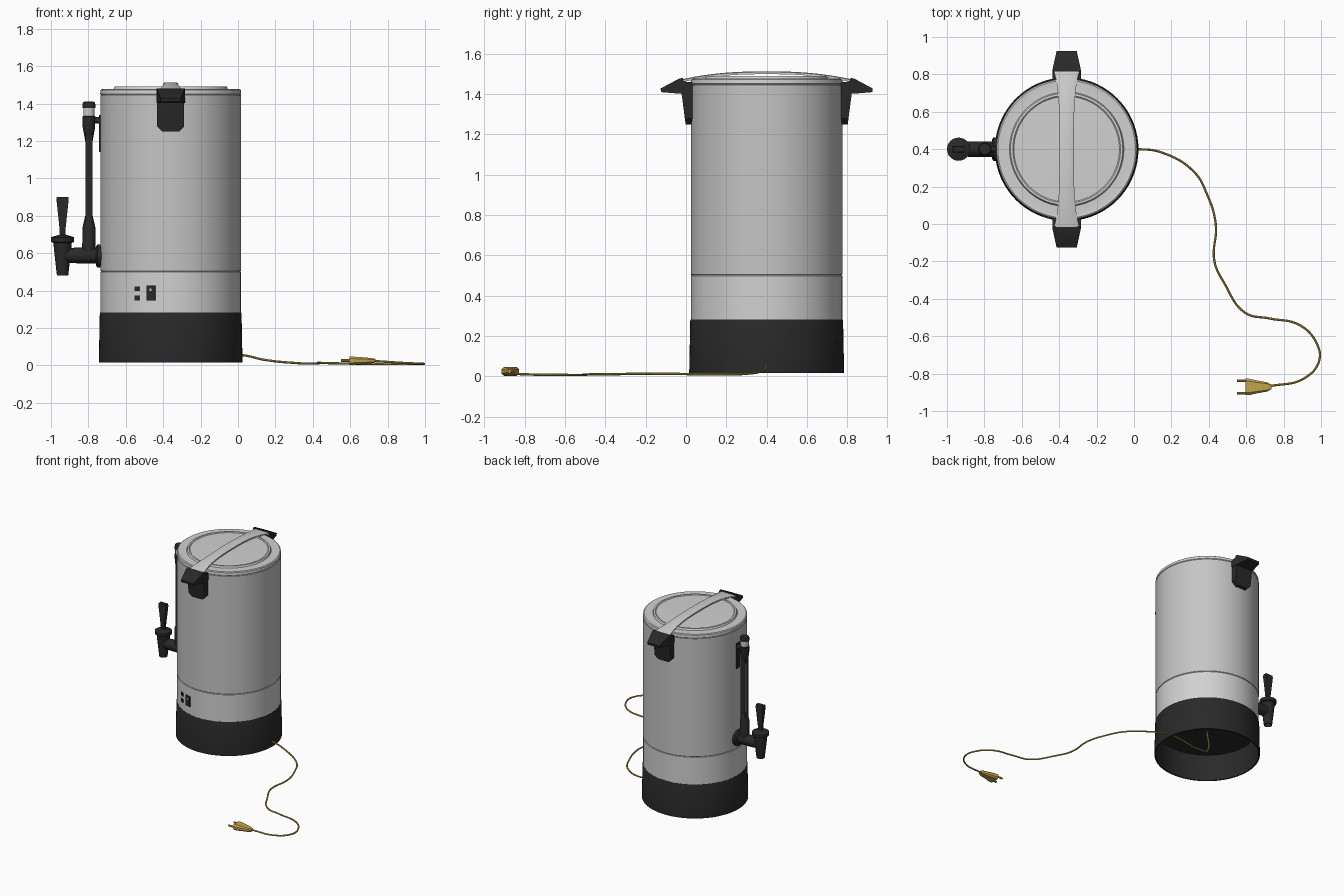
import bpy, bmesh, math
from mathutils import Vector, Matrix

cube = bpy.data.objects.get("Cube")
if cube:
    bpy.data.objects.remove(cube, do_unlink=True)

CX, CY = -0.36, 0.40          # axis of the urn
GAUGE_X, TAP_X = -0.797, -0.938


def material(name, r, g, b):
    m = bpy.data.materials.new(name)
    m.use_nodes = True
    m.diffuse_color = (r, g, b, 1)
    m.node_tree.nodes["Principled BSDF"].inputs["Base Color"].default_value = (r, g, b, 1)
    return m


STEEL = material("brushed steel", 0.56, 0.56, 0.56)
LIGHT = material("polished steel", 0.64, 0.64, 0.64)
BLACK = material("black plastic", 0.022, 0.022, 0.022)
GLASS = material("pale glass", 0.6, 0.6, 0.6)
GOLD = material("golden cord", 0.55, 0.38, 0.07)


def smooth(obj):
    bpy.ops.object.select_all(action='DESELECT')
    obj.select_set(True)
    bpy.context.view_layer.objects.active = obj
    bpy.ops.object.shade_smooth_by_angle(angle=math.radians(32))


def loft(name, rings, mat, matrix=Matrix()):
    """Bridge equal rings of points and cap both ends."""
    bm = bmesh.new()
    loops = [[bm.verts.new(matrix @ Vector(p)) for p in ring] for ring in rings]
    n = len(loops[0])
    for a, b in zip(loops, loops[1:]):
        for i in range(n):
            j = (i + 1) % n
            bm.faces.new((a[i], a[j], b[j], b[i]))
    bm.faces.new(loops[0][::-1])
    bm.faces.new(loops[-1])
    bmesh.ops.recalc_face_normals(bm, faces=bm.faces)
    mesh = bpy.data.meshes.new(name)
    bm.to_mesh(mesh)
    bm.free()
    mesh.materials.append(mat)
    obj = bpy.data.objects.new(name, mesh)
    bpy.context.collection.objects.link(obj)
    smooth(obj)
    return obj


def lathe(name, profile, mat, x=CX, y=CY, z=0.0, axis='Z', sides=24):
    """Turn (radius, height) pairs around an axis."""
    turn = Matrix.Rotation(math.pi / 2, 4, 'Y') if axis == 'X' else Matrix()
    rings = [[(r * math.cos(k * math.tau / sides), r * math.sin(k * math.tau / sides), h)
              for k in range(sides)] for r, h in profile]
    return loft(name, rings, mat, Matrix.Translation((x, y, z)) @ turn)


def box(name, centre, size, mat, spin=0.0):
    a, b, c = (s / 2 for s in size)
    rings = [[(-a, -b, h), (a, -b, h), (a, b, h), (-a, b, h)] for h in (-c, c)]
    return loft(name, rings, mat, Matrix.Translation(centre) @ Matrix.Rotation(spin, 4, 'Z'))


# Hollow base, heated band, tank and lid
lathe("base", [(0.36, 0.22), (0.374, 0.016), (0.384, 0.016), (0.384, 0.03),
               (0.379, 0.275), (0.376, 0.283)], BLACK, sides=72)
lathe("lower_band", [(0.375, 0.27), (0.375, 0.499), (0.371, 0.503)], LIGHT, sides=72)
lathe("tank", [(0.371, 0.501), (0.376, 0.506), (0.376, 1.445), (0.37, 1.449)], STEEL, sides=72)
lathe("lid", [(0.372, 1.447), (0.377, 1.452), (0.375, 1.472), (0.368, 1.477), (0.35, 1.475),
              (0.306, 1.477), (0.30, 1.49), (0.288, 1.491), (0.282, 1.486), (0.27, 1.486),
              (0.1, 1.491)], LIGHT, sides=72)

# Arched strap across the lid, flaring at its ends
strap = []
for k in range(25):
    t = k / 12 - 1
    w, z = 0.039 + 0.029 * t ** 4, 1.513 - 0.039 * abs(t) ** 2.4
    strap.append([(CX + s * w * f, CY + 0.418 * t, z - d)
                  for s, f, d in ((-1, 1, 0.014), (-1, 1, 0.004), (-1, 0.8, 0),
                                  (1, 0.8, 0), (1, 1, 0.004), (1, 1, 0.014))])
loft("lid_strap", strap, LIGHT)

# Grips and brackets, front and back
GRIP = [(0.37, 1.452), (0.413, 1.466), (0.416, 1.48), (0.432, 1.478), (0.526, 1.428),
        (0.524, 1.41), (0.43, 1.402), (0.37, 1.402)]
BRACKET = [(-0.072, 1.46), (-0.072, 1.278), (-0.045, 1.25), (0.045, 1.25),
           (0.072, 1.278), (0.072, 1.46)]
for side, word in ((-1, "front"), (1, "back")):
    place = Matrix.Translation((CX, CY, 0))
    loft(word + "_grip",
         [[(s * (0.077 - 0.22 * max(0, o - 0.42)), side * o, z) for o, z in GRIP]
          for s in (-1, 1)], BLACK, place)
    loft(word + "_bracket",
         [[(x, side * 0.36, z) for x, z in BRACKET],
          [(x, side * (0.402 + 0.13 * (z - 1.25)), z) for x, z in BRACKET]], BLACK, place)

# Level gauge: socket, open guard, glass tube, collar and cap
lathe("gauge_socket", [(0.036, 0.56), (0.036, 0.64), (0.034, 0.74), (0.028, 0.765),
                       (0.02, 0.80)], BLACK, x=GAUGE_X)
lathe("gauge_tube", [(0.013, 0.75), (0.013, 1.3)], GLASS, x=GAUGE_X, sides=16)
box("gauge_guard_back", (GAUGE_X + 0.016, CY, 1.01), (0.008, 0.042, 0.5), BLACK)
for s in (-1, 1):
    box("gauge_guard_side", (GAUGE_X, CY + s * 0.018, 1.01), (0.038, 0.007, 0.5), BLACK)
lathe("gauge_collar", [(0.02, 1.2), (0.027, 1.24), (0.033, 1.27), (0.035, 1.33),
                       (0.028, 1.335)], BLACK, x=GAUGE_X)
lathe("gauge_window", [(0.03, 1.33), (0.03, 1.38)], GLASS, x=GAUGE_X)
lathe("gauge_cap", [(0.034, 1.375), (0.035, 1.395), (0.03, 1.408), (0.015, 1.412)],
      BLACK, x=GAUGE_X)
lathe("gauge_arm", [(0.017, -0.78), (0.017, -0.73)], BLACK, x=0, z=1.31, axis='X')
box("gauge_wall_pad", (-0.735, CY, 1.24), (0.014, 0.04, 0.2), BLACK)

# Tap: wall flange, pipe, spout and lever
lathe("tap_flange", [(0.05, -0.76), (0.062, -0.752), (0.062, -0.73)], BLACK,
      x=0, z=0.585, axis='X')
lathe("tap_pipe", [(0.038, -0.93), (0.042, -0.86), (0.042, -0.74)], BLACK,
      x=0, z=0.588, axis='X')
lathe("tap_spout", [(0.022, 0.52), (0.024, 0.48), (0.03, 0.48), (0.036, 0.53), (0.046, 0.62),
                    (0.049, 0.655), (0.061, 0.66), (0.062, 0.685), (0.04, 0.692),
                    (0.015, 0.70)], BLACK, x=TAP_X)
loft("tap_lever",
     [[(TAP_X + a * w, CY + b * d, z) for a, b in ((-1, -1), (1, -1), (1, 1), (-1, 1))]
      for z, w, d in ((0.68, 0.014, 0.012), (0.73, 0.016, 0.012), (0.88, 0.032, 0.017),
                      (0.9, 0.031, 0.015))], BLACK)


# Controls set around the lower band
def control(name, angle, z, size, mat, out=0.376):
    box(name, (CX + out * math.sin(angle), CY - out * math.cos(angle), z), size, mat, angle)


control("switch_frame", -0.283, 0.388, (0.048, 0.014, 0.08), BLACK)
control("switch_mark", -0.283, 0.405, (0.012, 0.004, 0.012), STEEL, 0.382)
for z in (0.41, 0.36):
    control("indicator_lamp", -0.493, z, (0.027, 0.01, 0.026), BLACK)

# Power cord from the centre of the base to the plug
PATH = [(CX, 0.4, 0.21), (CX, 0.4, 0.05), (-0.3, 0.4, 0.035), (0.02, 0.4, 0.055),
        (0.14, 0.385, 0.03), (0.32, 0.28, 0.012), (0.39, 0.16, 0.01), (0.437, 0, 0.012),
        (0.43, -0.2, 0.014), (0.485, -0.32, 0.012), (0.595, -0.475, 0.01),
        (0.725, -0.505, 0.008), (0.885, -0.54, 0.007), (0.975, -0.635, 0.008),
        (0.99, -0.73, 0.009), (0.91, -0.825, 0.012), (0.72, -0.868, 0.024)]
curve = bpy.data.curves.new("power_cord", 'CURVE')
curve.dimensions = '3D'
curve.bevel_depth = 0.006
curve.bevel_resolution = 2
curve.resolution_u = 8
curve.use_fill_caps = True
spline = curve.splines.new('BEZIER')
spline.bezier_points.add(len(PATH) - 1)
for point, co in zip(spline.bezier_points, PATH):
    point.co = co
    point.handle_left_type = point.handle_right_type = 'AUTO'
curve.materials.append(GOLD)
cord = bpy.data.objects.new("power_cord", curve)
bpy.context.collection.objects.link(cord)
bpy.ops.object.select_all(action='DESELECT')
cord.select_set(True)
bpy.context.view_layer.objects.active = cord
bpy.ops.object.convert(target='MESH')
smooth(bpy.context.view_layer.objects.active)

# Flared plug with two prongs
loft("plug_body",
     [[(x, -0.871 + a * w, 0.025 + b * h)
       for a, b in ((-1, -0.5), (-0.7, -1), (0.7, -1), (1, -0.5),
                    (1, 0.5), (0.7, 1), (-0.7, 1), (-1, 0.5))]
      for x, w, h in ((0.595, 0.044, 0.022), (0.615, 0.044, 0.022), (0.66, 0.034, 0.019),
                      (0.715, 0.024, 0.014), (0.735, 0.01, 0.01))], GOLD)
for s in (-1, 1):
    lathe("plug_prong", [(0.007, 0.55), (0.007, 0.61)], GOLD,
          x=0, y=-0.871 + s * 0.033, z=0.026, axis='X', sides=10)
